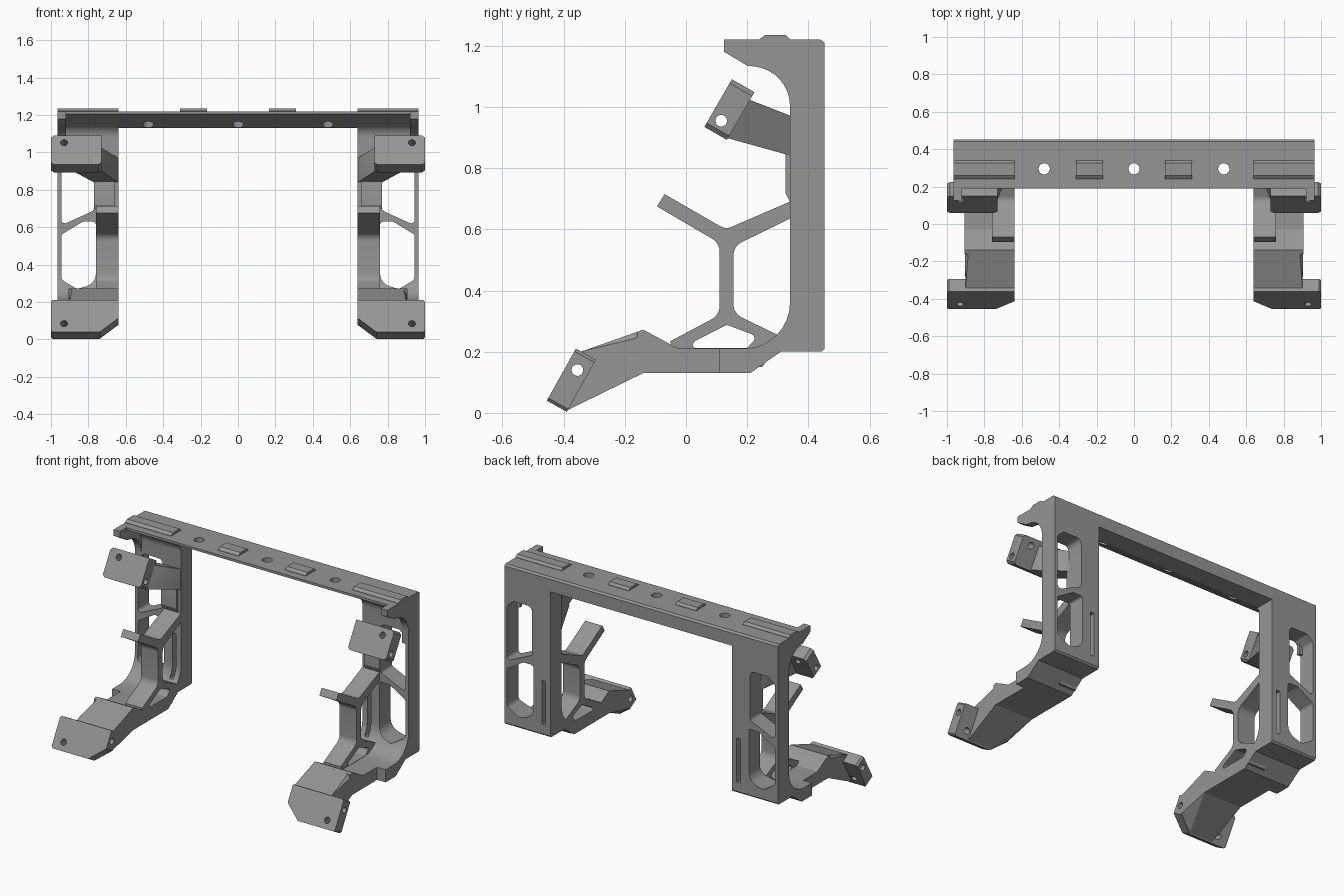
import bpy, bmesh, math
from mathutils import Vector, Matrix

if "Cube" in bpy.data.objects:
    bpy.data.objects.remove(bpy.data.objects["Cube"])

X, Y, Z = Vector((1, 0, 0)), Vector((0, 1, 0)), Vector((0, 0, 1))
O = Vector((0, 0, 0))
grey = bpy.data.materials.new("grey")
grey.diffuse_color = (0.3, 0.3, 0.3, 1)
grey.use_nodes = True
grey.node_tree.nodes["Principled BSDF"].inputs["Base Color"].default_value = grey.diffuse_color


def rounded(pts, n=8):
    """Outline from (a, b) or (a, b, radius) points, arcs at the rounded ones."""
    out = []
    for i, p in enumerate(pts):
        c = Vector(p[:2])
        if len(p) < 3:
            out.append(c)
            continue
        d0 = (Vector(pts[i - 1][:2]) - c).normalized()
        d1 = (Vector(pts[(i + 1) % len(pts)][:2]) - c).normalized()
        half = d0.angle(d1) / 2
        t = p[2] / math.tan(half)
        centre = c + (d0 + d1).normalized() * p[2] / math.sin(half)
        a, b = c + d0 * t - centre, c + d1 * t - centre
        sweep = a.angle(b)
        for k in range(n + 1):
            f = k / n
            out.append(centre + (a * math.sin((1 - f) * sweep) + b * math.sin(f * sweep)) / math.sin(sweep))
    return out


def finish(name, bm):
    bmesh.ops.recalc_face_normals(bm, faces=bm.faces)
    me = bpy.data.meshes.new(name)
    bm.to_mesh(me)
    bm.free()
    me.materials.append(grey)
    ob = bpy.data.objects.new(name, me)
    bpy.context.collection.objects.link(ob)
    return ob


def prism(name, pts, origin, u, v, w):
    bm = bmesh.new()
    face = bm.faces.new([bm.verts.new(origin + u * p[0] + v * p[1]) for p in rounded(pts)])
    ext = bmesh.ops.extrude_face_region(bm, geom=[face])
    bmesh.ops.translate(bm, vec=w, verts=[g for g in ext["geom"] if isinstance(g, bmesh.types.BMVert)])
    return finish(name, bm)


def side_prism(name, pts, x0, x1):
    return prism(name, pts, X * x0, Y, Z, X * (x1 - x0))


def hull(name, pts):
    bm = bmesh.new()
    for p in pts:
        bm.verts.new(p)
    res = bmesh.ops.convex_hull(bm, input=bm.verts)
    bmesh.ops.delete(bm, geom=list({g for g in res["geom_interior"] if isinstance(g, bmesh.types.BMVert)}), context="VERTS")
    return finish(name, bm)


def drill(centre, axis, r, length):
    bm = bmesh.new()
    m = Matrix.Translation(centre) @ axis.to_track_quat("Z", "Y").to_matrix().to_4x4()
    bmesh.ops.create_cone(bm, cap_ends=True, segments=24, radius1=r, radius2=r, depth=length, matrix=m)
    return finish("hole_cutter", bm)


def cut(ob, cutters):
    for c in cutters:
        mod = ob.modifiers.new("cut", "BOOLEAN")
        mod.operation, mod.solver, mod.object = "DIFFERENCE", "EXACT", c
    bpy.context.view_layer.update()
    dg = bpy.context.evaluated_depsgraph_get()
    me = bpy.data.meshes.new_from_object(ob.evaluated_get(dg))
    ob.modifiers.clear()
    ob.data = me
    for c in cutters:
        bpy.data.objects.remove(c)


def window(pts):
    return prism("window_cutter", pts, Y * 0.0, X, Z, Y * 0.6)


both = []   # parts mirrored to the other side

# Top beam with three bolt holes
beam = side_prism("top_beam", [(.19, 1.22), (.44, 1.22), (.453, 1.21), (.453, 1.13), (.33, 1.13), (.19, 1.205)], -.64, .64)
cut(beam, [drill(Vector((x, .295, 1.18)), Z, .03, .3) for x in (-.48, 0, .48)])

# Raised pads on the beam
pad = [(.24, 1.215), (.24, 1.222), (.26, 1.236), (.325, 1.236), (.34, 1.222), (.34, 1.215)]
both.append(side_prism("middle_pad", pad, .165, .31))
both.append(side_prism("end_pad", pad, .64, .965))

# Upright leg with windows and a slot
leg = side_prism("upright_leg", [
    (.453, .21), (.453, 1.21), (.44, 1.22), (.19, 1.22), (.19, 1.205), (.34, 1.125, .07),
    (.34, .21, .15), (.11, .21), (.11, .13), (.21, .13), (.31, .2), (.443, .2)], .64, .965)
cut(leg, [
    window([(.945, .56, .02), (.945, .32, .03), (.86, .27, .03), (.76, .30, .07), (.76, .63, .015), (.83, .63, .02)]),
    window([(.945, .61, .02), (.945, .96, .03), (.90, 1.0, .02), (.77, 1.0, .03), (.77, .69, .02)]),
    window([(.675, .27), (.70, .27), (.70, .55), (.675, .55)])])
both.append(leg)

# End lip with the curved gusset
both.append(side_prism("end_lip", [(.125, 1.22), (.125, 1.18), (.2, 1.135), (.34, 1.12, .13),
                                   (.34, .92), (.36, .92), (.36, 1.22)], .92, .965))

# Branching strut
strut = side_prism("branching_strut", [
    (.35, .64), (.35, .695), (.13, .6, .04), (-.07, .715), (-.095, .675), (.11, .555, .05),
    (.11, .32, .05), (-.05, .235), (-.05, .15), (.25, .15), (.31, .25),
    (.155, .325, .05), (.155, .545, .05)], .64, .76)
cut(strut, [side_prism("gap_cutter", [(.01, .212, .01), (.03, .235, .01), (.133, .288, .015),
                                      (.235, .25, .015), (.2, .212, .015)], .5, 1.1)])
both.append(strut)

# Lower arm
both.append(side_prism("lower_arm", [(-.16, .13), (.12, .13), (.12, .21), (-.03, .212),
                                     (-.08, .24), (-.14, .272), (-.16, .265)], .64, .905))


def plate(name, outline, origin, v, w, front_hole, side_hole):
    ob = prism(name, outline, origin, X, v, w)
    cut(ob, [drill(front_hole, w.normalized(), .019, .4), drill(side_hole, X, .019, 3)])
    both.append(ob)


# Foot plate and the wedge behind it
fo, fv, fw = Vector((0, -.455, .04)), Vector((0, .488, .873)), Vector((0, .873, -.488))
plate("foot_plate", [(.64, .085), (.74, 0), (.99, 0), (1, .01), (1, .185), (.99, .195), (.64, .195)],
      fo, fv, fw * .075, Vector((.93, -.43, .085)), Vector((.8, -.355, .14)))
back = [(.64, .085, .07), (.74, 0, .07), (.9, 0, .07), (.9, .195, .02), (.64, .195, .02)]
wedge = hull("foot_wedge", [fo + X * x + fv * b + fw * d for x, b, d in back]
             + [Vector((x, -.14, z)) for x in (.64, .905) for z in (.13, .25)]
             + [Vector((x, -.14, .272)) for x in (.64, .885)])
cut(wedge, [drill(Vector((.8, -.355, .14)), X, .019, 3)])
both.append(wedge)

# Upper bracket and its neck
bo, bv, bw = Vector((0, .06, .935)), Vector((0, .5, .866)), Vector((0, .866, -.5))
plate("upper_bracket", [(.73, .015), (.745, 0), (.985, 0), (1, .015), (1, .165), (.985, .18), (.73, .18)],
      bo, bv, bw * .085, Vector((.93, .14, 1.045)), Vector((.8, .115, .955)))
both.append(hull("bracket_neck", [bo + X * x + bv * b + bw * .08 for x in (.73, .88) for b in (.005, .15)]
                 + [Vector((x, .345, z)) for x in (.64, .77) for z in (.84, .97)]))
both.append(side_prism("neck_rib", [(.345, .68), (.325, .72), (.325, .9), (.345, .96)], .66, .77))

# Mirror the paired parts and smooth the rounded surfaces
for ob in both:
    ob.modifiers.new("mirror", "MIRROR").use_mirror_merge = False
for ob in both + [beam]:
    bpy.ops.object.select_all(action="DESELECT")
    ob.select_set(True)
    bpy.context.view_layer.objects.active = ob
    bpy.ops.object.shade_smooth_by_angle(angle=math.radians(25))
